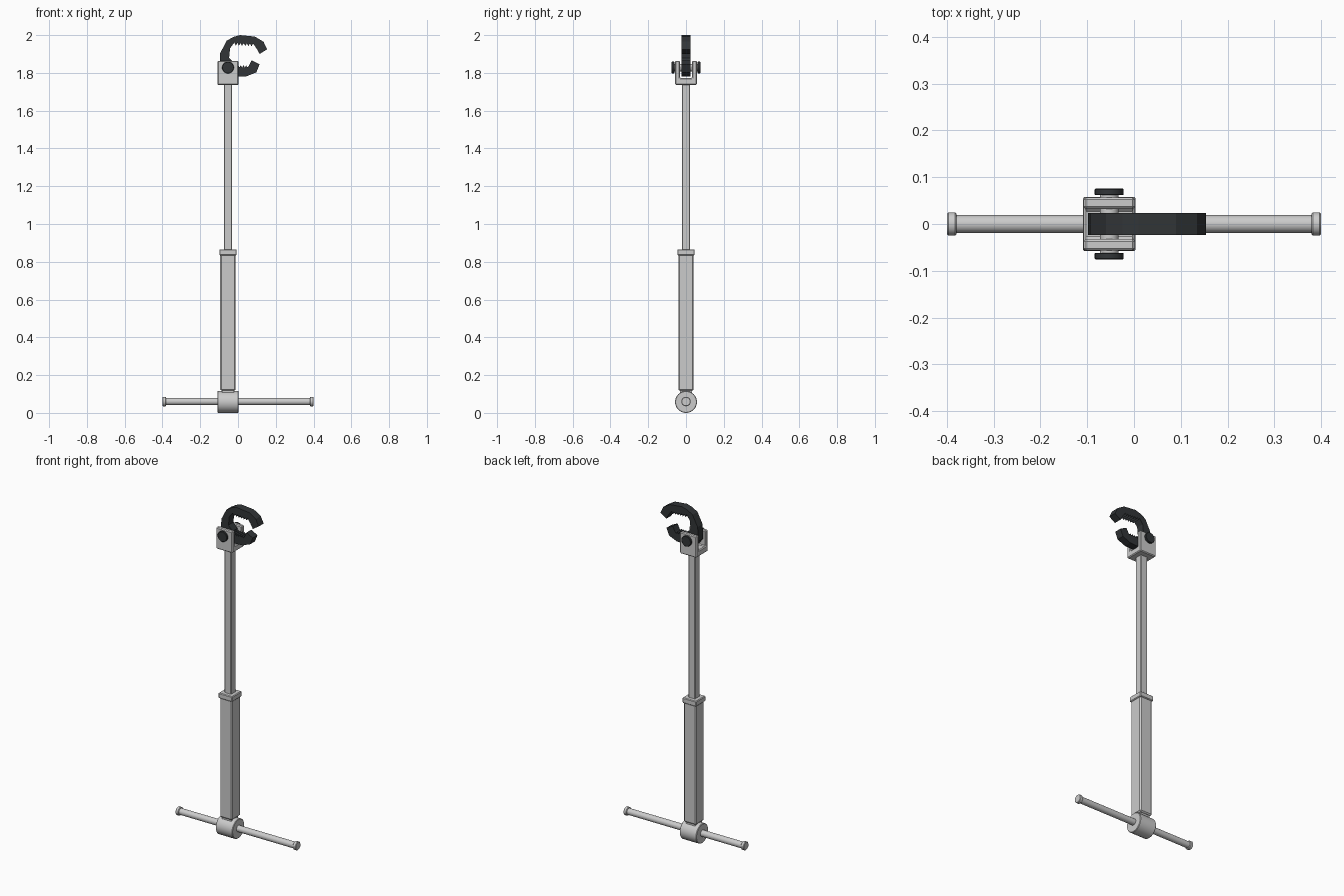
import bpy, bmesh, math
from mathutils import Vector

if "Cube" in bpy.data.objects:
    bpy.data.objects.remove(bpy.data.objects["Cube"])

CX = -0.053          # shaft axis
PIN_Z = 1.828        # jaw pivot height

dark = bpy.data.materials.new("dark_steel")
dark.diffuse_color = (0.032, 0.036, 0.039, 1)
dark.use_nodes = True
dark.node_tree.nodes["Principled BSDF"].inputs["Base Color"].default_value = dark.diffuse_color


def bevel(ob, width, segs=1):
    m = ob.modifiers.new("bevel", 'BEVEL')
    m.width, m.segments = width, segs
    m.limit_method, m.angle_limit = 'ANGLE', math.radians(40)


def cylinder(name, loc, r, length, axis, bev=0, mat=None, verts=32):
    rot = {'x': (0, math.pi / 2, 0), 'y': (math.pi / 2, 0, 0)}[axis]
    bpy.ops.mesh.primitive_cylinder_add(vertices=verts, radius=r, depth=length,
                                        location=loc, rotation=rot)
    ob = bpy.context.object
    ob.name = name
    bpy.ops.object.shade_smooth_by_angle(angle=math.radians(30))
    if bev:
        bevel(ob, bev)
    if mat:
        ob.data.materials.append(mat)
    return ob


def box(name, half, z0, z1, bev):
    bpy.ops.mesh.primitive_cube_add(size=1, location=(CX, 0, (z0 + z1) / 2))
    ob = bpy.context.object
    ob.name = name
    ob.scale = (half * 2, half * 2, z1 - z0)
    bpy.ops.object.transform_apply(location=False, rotation=False, scale=True)
    if bev:
        bevel(ob, bev)
    return ob


def extrude(name, pts, offset, mat=None):
    """Flat outline of 3D points, swept along offset."""
    bm = bmesh.new()
    f = bm.faces.new([bm.verts.new(p) for p in pts])
    res = bmesh.ops.extrude_face_region(bm, geom=[f])
    bmesh.ops.translate(bm, vec=Vector(offset),
                        verts=[v for v in res["geom"] if isinstance(v, bmesh.types.BMVert)])
    bmesh.ops.recalc_face_normals(bm, faces=bm.faces)
    me = bpy.data.meshes.new(name)
    bm.to_mesh(me)
    bm.free()
    ob = bpy.data.objects.new(name, me)
    bpy.context.collection.objects.link(ob)
    if mat:
        me.materials.append(mat)
    return ob


def teeth(x0, z0, x1, z1, n, h):
    """Sawtooth edge between two points, tips offset by h in z."""
    out = []
    for i in range(n):
        for t, dz in ((i, 0), (i + 0.5, h)):
            t /= n
            out.append((x0 + (x1 - x0) * t, z0 + (z1 - z0) * t + dz))
    return out + [(x1, z1)]


# T-handle: bar, end caps and hub
cylinder("handle_bar", (0, 0, 0.06), 0.019, 0.78, 'x')
for side, s in (("left", -1), ("right", 1)):
    cylinder("handle_cap_" + side, (s * 0.39, 0, 0.06), 0.025, 0.02, 'x', 0.003)
cylinder("handle_hub", (CX, 0, 0.058), 0.058, 0.112, 'x', 0.003, verts=48)

# telescoping square shaft
box("shaft_neck", 0.031, 0.08, 0.14, 0)
box("outer_tube", 0.041, 0.118, 0.84, 0.007)
box("tube_collar", 0.046, 0.834, 0.866, 0.004)
box("inner_tube", 0.022, 0.85, 1.75, 0.003)

# fork head, U-shaped profile along y
w, g, zb, zs, zt = 0.057, 0.032, 1.735, 1.772, 1.864
fork = extrude("fork_head",
               [(CX - 0.055, y, z) for y, z in
                ((-w, zb), (w, zb), (w, zt), (g, zt), (g, zs), (-g, zs), (-g, zt), (-w, zt))],
               (0.11, 0, 0))
bevel(fork, 0.005)

# pivot pin and knobs
cylinder("pivot_pin", (CX, 0, PIN_Z), 0.02, 0.13, 'y')
for side, s in (("front", -1), ("back", 1)):
    cylinder("pivot_knob_" + side, (CX, s * 0.0685, PIN_Z), 0.031, 0.014, 'y', 0.002, dark)

# upper hooked jaw
upper = [(-0.075, 1.79), (-0.098, 1.82), (-0.094, 1.905), (-0.06, 1.97), (-0.025, 1.99),
         (0.01, 2.0), (0.09, 1.992), (0.135, 1.965), (0.154, 1.925), (0.115, 1.9),
         (0.098, 1.93)]
upper += teeth(0.08, 1.955, -0.02, 1.96, 6, -0.015)
upper += [(-0.042, 1.93), (-0.047, 1.88), (-0.02, 1.85), (-0.02, 1.80)]
extrude("upper_jaw", [(x, -0.0235, z) for x, z in upper], (0, 0.047, 0), dark)

# lower hooked jaw
lower = [(-0.075, 1.80), (-0.03, 1.785), (0.0, 1.78), (0.045, 1.782), (0.097, 1.803),
         (0.114, 1.845), (0.072, 1.866), (0.058, 1.838)]
lower += teeth(0.05, 1.828, -0.02, 1.828, 5, 0.013)
lower += [(-0.05, 1.853), (-0.08, 1.84)]
extrude("lower_jaw", [(x, -0.0225, z) for x, z in lower], (0, 0.045, 0), dark)
